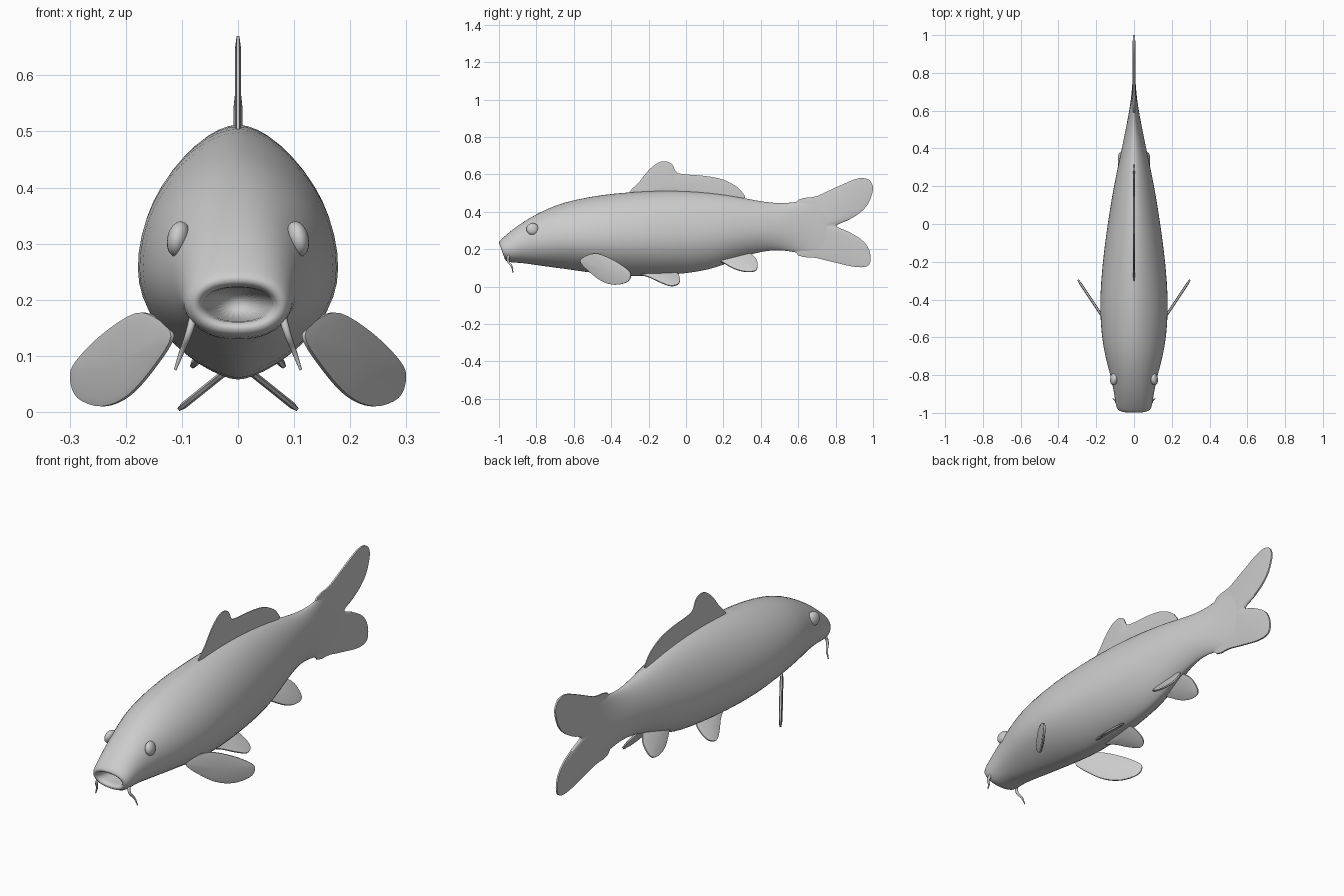
import bpy, bmesh, math
from mathutils import Vector

if "Cube" in bpy.data.objects:
    bpy.data.objects.remove(bpy.data.objects["Cube"])


def make_object(name, bm, subsurf=0, angle=60):
    bmesh.ops.recalc_face_normals(bm, faces=bm.faces)
    me = bpy.data.meshes.new(name)
    bm.to_mesh(me)
    bm.free()
    ob = bpy.data.objects.new(name, me)
    bpy.context.collection.objects.link(ob)
    bpy.ops.object.select_all(action='DESELECT')
    bpy.context.view_layer.objects.active = ob
    ob.select_set(True)
    if subsurf:
        mod = ob.modifiers.new("smooth", 'SUBSURF')
        mod.levels = mod.render_levels = subsurf
        bpy.ops.object.shade_smooth()
    else:
        bpy.ops.object.shade_smooth_by_angle(angle=math.radians(angle))
    return ob


def spline(points, steps=4):
    """Closed Catmull-Rom curve through 2D points."""
    p = [Vector(q) for q in points]
    n, out = len(p), []
    for i in range(n):
        a, b, c, d = p[i - 1], p[i], p[(i + 1) % n], p[(i + 2) % n]
        for s in range(steps):
            t = s / steps
            out.append(0.5 * (2 * b + (c - a) * t + (2 * a - 5 * b + 4 * c - d) * t * t
                              + (3 * b - a - 3 * c + d) * t ** 3))
    return out


def fin(name, outline, centre, half, x_of=lambda y, z: 0.0, side=1, normal=(1, 0, 0)):
    """Thin lens-edged fin from a side (y, z) outline; x_of places it sideways."""
    rim = spline(outline)
    c, nrm, n = Vector(centre), Vector(normal).normalized(), len(rim)
    bm = bmesh.new()

    def vert(q, off):
        v = Vector((x_of(q.x, q.y), q.x, q.y)) + nrm * off
        v.x *= side
        return bm.verts.new(v)

    edges = [[vert(q, s * half * 0.5) for q in rim] for s in (1, -1)]
    for ring, s in zip(edges, (1, -1)):
        inner = [vert(c + (q - c) * 0.85, s * half) for q in rim]
        mid = vert(c, s * half)
        for i in range(n):
            j = (i + 1) % n
            bm.faces.new((ring[i], ring[j], inner[j], inner[i]))
            bm.faces.new((inner[i], inner[j], mid))
    for i in range(n):
        j = (i + 1) % n
        bm.faces.new((edges[0][i], edges[0][j], edges[1][j], edges[1][i]))
    return make_object(name, bm)


# Body: lofted rings (y, top, bottom, half width, shear), starting inside the mouth
sections = [
    (-0.82, 0.215, 0.170, 0.030, 0.0), (-0.93, 0.225, 0.160, 0.058, 0.2),
    (-0.972, 0.220, 0.163, 0.060, 0.35), (-0.990, 0.234, 0.146, 0.078, 0.35),
    (-0.972, 0.250, 0.130, 0.095, 0.35), (-0.935, 0.284, 0.128, 0.100, 0.25),
    (-0.88, 0.335, 0.125, 0.109, 0.1), (-0.80, 0.390, 0.114, 0.126, 0),
    (-0.70, 0.437, 0.100, 0.155, 0), (-0.60, 0.466, 0.087, 0.173, 0),
    (-0.45, 0.494, 0.064, 0.184, 0), (-0.30, 0.508, 0.053, 0.177, 0),
    (-0.15, 0.516, 0.058, 0.162, 0), (0.00, 0.514, 0.068, 0.141, 0),
    (0.12, 0.504, 0.088, 0.122, 0), (0.22, 0.492, 0.122, 0.104, 0),
    (0.32, 0.473, 0.165, 0.083, 0), (0.42, 0.454, 0.190, 0.061, 0),
    (0.50, 0.446, 0.196, 0.045, 0), (0.58, 0.451, 0.185, 0.029, 0),
    (0.66, 0.470, 0.163, 0.016, 0), (0.72, 0.485, 0.150, 0.011, 0),
    (0.78, 0.500, 0.150, 0.006, 0)]
SIDES = 24
bm = bmesh.new()
rings = []
for y, top, bot, w, shear in sections:
    k = min(1, max(0, (y + 0.96) / 0.35)) if len(rings) > 1 else 0
    mid = bot + (top - bot) * (0.5 - 0.06 * k)
    ring = []
    for i in range(SIDES):
        a = 2 * math.pi * i / SIDES
        cs, sn = math.cos(a), math.sin(a)
        power = 0.85 + k * (0.3 if sn > 0 else 0.55)
        x = math.copysign(abs(cs) ** power, cs) * w
        z = mid + sn * ((top - mid) if sn > 0 else (mid - bot))
        ring.append(bm.verts.new((x, y - shear * (z - mid), z)))
    rings.append(ring)
for r, q in zip(rings, rings[1:]):
    for i in range(SIDES):
        j = (i + 1) % SIDES
        bm.faces.new((r[i], r[j], q[j], q[i]))
bm.faces.new(rings[0])
bm.faces.new(rings[-1])
make_object("body", bm, subsurf=1)

# Forked tail fin
fin("tail_fin", [
    (0.58, 0.44), (0.70, 0.484), (0.80, 0.53), (0.90, 0.573), (0.95, 0.58), (0.985, 0.565),
    (1.0, 0.52), (0.975, 0.445), (0.93, 0.395), (0.87, 0.357), (0.805, 0.325), (0.87, 0.293),
    (0.94, 0.25), (0.978, 0.20), (0.987, 0.14), (0.965, 0.108), (0.90, 0.106), (0.80, 0.128),
    (0.70, 0.153), (0.58, 0.19)], (0.70, 0.325), 0.008)

# Dorsal fin
fin("dorsal_fin", [
    (-0.30, 0.495), (-0.25, 0.56), (-0.20, 0.622), (-0.15, 0.662), (-0.11, 0.67),
    (-0.075, 0.655), (-0.05, 0.612), (0.0, 0.60), (0.10, 0.592), (0.19, 0.575), (0.26, 0.542),
    (0.30, 0.505), (0.30, 0.47), (0.10, 0.48), (-0.15, 0.49)], (-0.08, 0.54), 0.005)

# Paired fins, eyes and barbels
for label, s in (("left", 1), ("right", -1)):
    fin("pectoral_fin_" + label, [
        (-0.565, 0.135), (-0.53, 0.165), (-0.47, 0.176), (-0.38, 0.138), (-0.31, 0.09),
        (-0.295, 0.06), (-0.315, 0.025), (-0.38, 0.01), (-0.45, 0.03), (-0.52, 0.083)],
        (-0.42, 0.09), 0.007, lambda y, z: 0.12 + (y + 0.56) * 0.667, s, (1, -0.667, 0))
    fin("pelvic_fin_" + label, [
        (-0.25, 0.072), (-0.20, 0.092), (-0.10, 0.092), (-0.05, 0.074), (-0.033, 0.045),
        (-0.04, 0.015), (-0.08, 0.004), (-0.13, 0.02), (-0.19, 0.048)],
        (-0.12, 0.055), 0.006, lambda y, z: 0.03 + (0.065 - z) * 1.25, s, (1, 0, 1.25))
    fin("anal_fin_" + label, [
        (0.16, 0.155), (0.20, 0.128), (0.26, 0.095), (0.32, 0.08), (0.37, 0.085),
        (0.383, 0.115), (0.37, 0.155), (0.32, 0.185), (0.22, 0.185)],
        (0.29, 0.135), 0.007, lambda y, z: 0.03 + (0.15 - z) * 0.75, s, (1, 0, 0.75))

    bpy.ops.mesh.primitive_uv_sphere_add(segments=20, ring_count=12, radius=1,
                                         location=(s * 0.106, -0.82, 0.308))
    eye = bpy.context.object
    eye.name = "eye_" + label
    eye.scale = (0.02, 0.034, 0.032)
    eye.rotation_euler = (0, -s * 0.2, s * 0.15)
    bpy.ops.object.shade_smooth()

    cu = bpy.data.curves.new("barbel_" + label, 'CURVE')
    cu.dimensions = '3D'
    cu.bevel_depth = 0.008
    cu.bevel_resolution = 2
    cu.use_fill_caps = True
    sp = cu.splines.new('BEZIER')
    path = [(0.078, -0.945, 0.175, 1), (0.088, -0.952, 0.140, 0.8),
            (0.100, -0.932, 0.108, 0.6), (0.112, -0.925, 0.075, 0.3)]
    sp.bezier_points.add(len(path) - 1)
    for bp, (x, y, z, r) in zip(sp.bezier_points, path):
        bp.co = (s * x, y, z)
        bp.radius = r
        bp.handle_left_type = bp.handle_right_type = 'AUTO'
    bpy.context.collection.objects.link(bpy.data.objects.new("barbel_" + label, cu))
